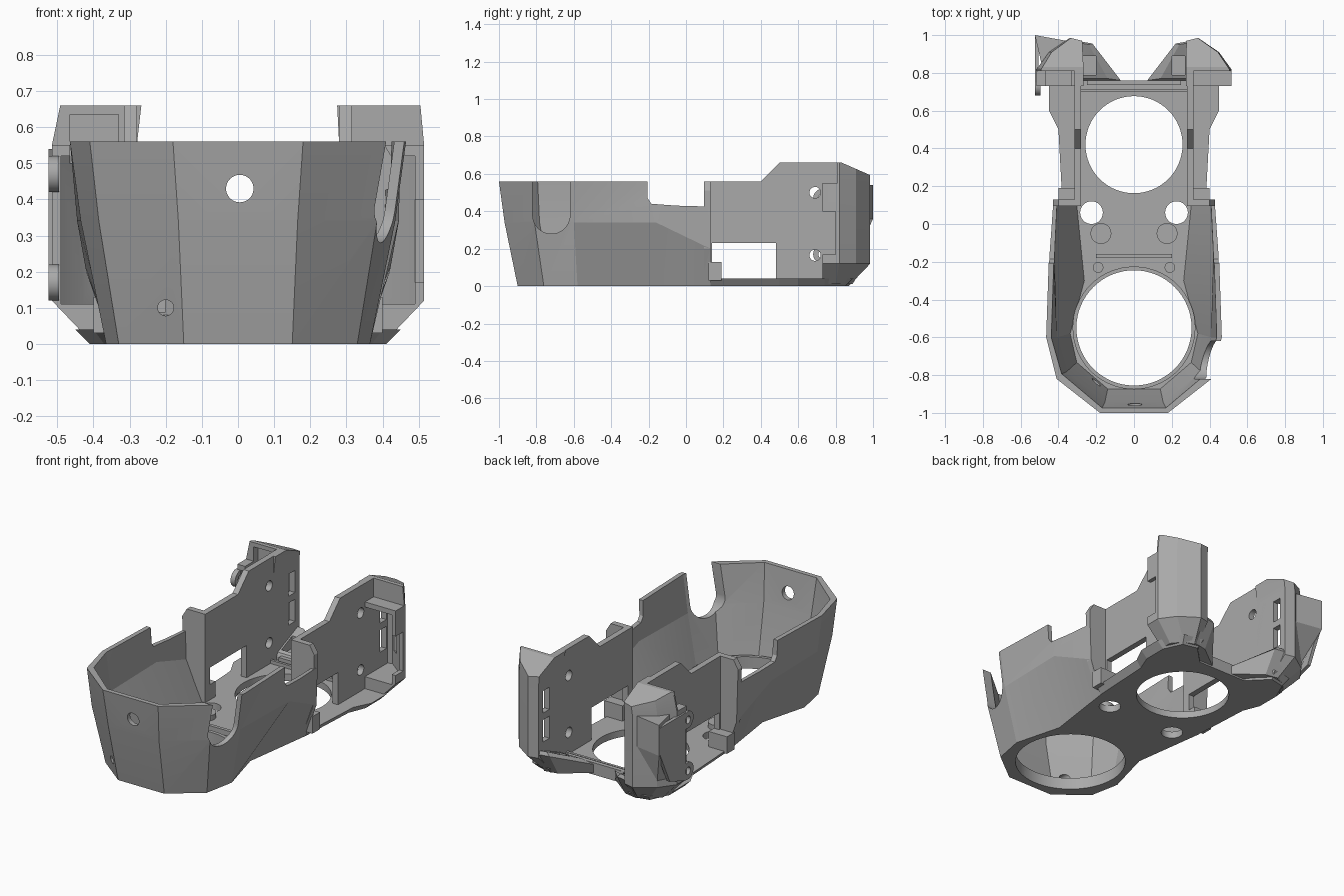
import bpy, bmesh, math
from mathutils import Matrix, Vector

cube = bpy.data.objects.get("Cube")
if cube:
    bpy.data.objects.remove(cube, do_unlink=True)

grey = bpy.data.materials.new("plain_grey")
grey.use_nodes = True
grey.diffuse_color = (0.4, 0.4, 0.4, 1)
grey.node_tree.nodes["Principled BSDF"].inputs["Base Color"].default_value = (0.4, 0.4, 0.4, 1)


def finish(name, bm):
    bmesh.ops.recalc_face_normals(bm, faces=bm.faces)
    mesh = bpy.data.meshes.new(name)
    bm.to_mesh(mesh)
    bm.free()
    mesh.materials.append(grey)
    ob = bpy.data.objects.new(name, mesh)
    bpy.context.collection.objects.link(ob)
    return ob


def loft(name, rings):
    """Closed solid through rings of equal length."""
    bm = bmesh.new()
    vs = [[bm.verts.new(p) for p in r] for r in rings]
    n = len(vs[0])
    for a, b in zip(vs, vs[1:]):
        for i in range(n):
            j = (i + 1) % n
            bm.faces.new((a[i], a[j], b[j], b[i]))
    caps = [bm.faces.new(vs[0]), bm.faces.new(vs[-1])]
    bmesh.ops.triangulate(bm, faces=caps)
    return finish(name, bm)


def slab(name, profile, x0, x1):
    """Side-view profile (y, z) extruded along x."""
    return loft(name, [[(x, y, z) for y, z in profile] for x in (x0, x1)])


def box(name, x0, x1, y0, y1, z0, z1):
    return slab(name, [(y0, z0), (y1, z0), (y1, z1), (y0, z1)], x0, x1)


def cyl(name, centre, r, depth, axis="Z", sides=40):
    bm = bmesh.new()
    bmesh.ops.create_cone(bm, cap_ends=True, segments=sides, radius1=r, radius2=r, depth=depth)
    rot = {"Z": Matrix(), "X": Matrix.Rotation(math.pi / 2, 4, "Y"),
           "Y": Matrix.Rotation(math.pi / 2, 4, "X")}[axis]
    bmesh.ops.transform(bm, matrix=Matrix.Translation(Vector(centre)) @ rot, verts=bm.verts)
    return finish(name, bm)


def cut(ob, *cutters):
    for c in cutters:
        c.hide_render = True
        mod = ob.modifiers.new("cut", "BOOLEAN")
        mod.operation, mod.solver, mod.object = "DIFFERENCE", "EXACT", c
    deps = bpy.context.evaluated_depsgraph_get()
    ob.data = bpy.data.meshes.new_from_object(ob.evaluated_get(deps))
    ob.modifiers.clear()
    for c in cutters:
        bpy.data.objects.remove(c, do_unlink=True)
    return ob


def mirrored(half, z, z_end=None):
    """Symmetric ring at height z; the last point of each half may sit at z_end."""
    pts = [(x, y, z) for x, y in half]
    if z_end is not None:
        pts[-1] = (*half[-1], z_end)
    return pts + [(-x, y, h) for x, y, h in reversed(pts)]


# Front shell: faceted flaring tub with a pinched waist
low = [(0.15, -0.90), (0.33, -0.76), (0.365, -0.58), (0.29, -0.30), (0.35, 0.13)]
mid = [(0.165, -0.97), (0.385, -0.81), (0.435, -0.60), (0.445, -0.16), (0.42, 0.13)]
top = [(0.18, -1.00), (0.41, -0.82), (0.465, -0.60), (0.45, -0.16), (0.43, 0.13)]
t = 0.027


def inner(half):
    pts = [(x - 0.4 * t if i == 0 else x - t, y + t if i < 2 else y) for i, (x, y) in enumerate(half)]
    return pts[:-1] + [(pts[-1][0], 0.3)]


shell = loft("front_shell", [mirrored(low, 0), mirrored(mid, 0.34, 0.20), mirrored(top, 0.56)])
high = [(x * 1.02, y * 1.02) for x, y in top]
cut(shell,
    loft("tub_cutter", [mirrored(inner(low), 0.04), mirrored(inner(mid), 0.34, 0.20),
                        mirrored(inner(top), 0.56), mirrored(inner(high), 0.62)]),
    slab("saddle_cutter", [(-0.21, 0.8), (-0.205, 0.47), (-0.185, 0.44), (-0.05, 0.43),
                           (0.2, 0.423), (0.2, 0.8)], -1, 1),
    cyl("fan_hole_cutter", (0, -0.55, 0), 0.305, 0.3, sides=64),
    cyl("front_hole_cutter", (0.005, -0.95, 0.43), 0.038, 0.3, "Y"),
    cyl("screw_hole_cutter", (-0.20, -0.87, 0.10), 0.022, 0.2, "Y"),
    cyl("side_slot_round_cutter", (0.45, -0.72, 0.38), 0.10, 0.3, "X"),
    box("side_slot_cutter", 0.30, 0.60, -0.82, -0.62, 0.38, 0.8),
    cyl("left_port_cutter", (0.225, 0.06, 0), 0.06, 0.3),
    cyl("right_port_cutter", (-0.225, 0.06, 0), 0.06, 0.3))

# Raised lip around the front opening
lip = cyl("front_opening_lip", (0, -0.55, 0.045), 0.325, 0.05, sides=64)
cut(lip, cyl("lip_cutter", (0, -0.55, 0), 0.305, 0.4, sides=64))

# Rear floor with its large opening
f_low = [(0.35, 0.13), (0.37, 0.50), (0.41, 0.60), (0.41, 0.74), (0.36, 0.85), (0.27, 0.87), (0.16, 0.76)]
f_high = [(0.38, 0.13), (0.40, 0.50), (0.45, 0.60), (0.45, 0.74), (0.38, 0.89), (0.26, 0.91), (0.16, 0.76)]
floor = loft("rear_floor", [mirrored(f_low, 0), mirrored(f_high, 0.04)])
cut(floor, cyl("rear_opening_cutter", (0, 0.42, 0), 0.257, 0.3, sides=64))

# Ribs and ledges on the floor
box("rear_rib", -0.28, 0.28, 0.70, 0.715, 0.03, 0.06)
box("rear_ledge", -0.25, 0.25, 0.735, 0.76, 0.03, 0.07)
box("waist_rib", -0.20, 0.20, -0.18, -0.16, 0.03, 0.07)

wall_profile = [(0.10, 0.02), (0.10, 0.56), (0.40, 0.56), (0.50, 0.66), (0.83, 0.66),
                (0.96, 0.60), (0.96, 0.12), (0.87, 0.02)]
wing_low = [(0.28, 0.73), (0.27, 0.86), (0.30, 0.88), (0.36, 0.86), (0.41, 0.80), (0.41, 0.73)]
wing_full = [(0.28, 0.73), (0.28, 0.97), (0.34, 0.985), (0.45, 0.91), (0.515, 0.82), (0.515, 0.73)]
cavity = [(0.315, 0.60), (0.315, 0.94), (0.34, 0.95), (0.43, 0.88), (0.49, 0.81), (0.49, 0.60)]

for s, side in ((1, "left"), (-1, "right")):
    def ring(pts, z):
        return [(s * x, y, z) for x, y in pts]

    def corner_slots():
        return [box("slot_cutter", s * 0.2, s * 0.4, 0.87, 0.93, a, b)
                for a, b in ((0.2, 0.33), (0.37, 0.5))]

    # Thin side wall with window and screw holes
    wall = slab(side + "_side_wall", wall_profile, s * 0.28, s * 0.315)
    cut(wall, box("window_cutter", s * 0.4, s * 0.2, 0.14, 0.48, 0.04, 0.23), *corner_slots(),
        *[cyl("hole_cutter", (s * 0.3, 0.69, z), 0.03, 0.2, "X") for z in (0.50, 0.165)])

    # Hollow rear wing, open toward the front, with a set-back panel and a roof sloping to the rear
    shrink = 0.98 if s > 0 else 0.955
    crown = [(s * x * shrink, y, 0.66) for x, y in wing_full]
    wing = loft(side + "_rear_wing", [ring(wing_low, 0.01), ring(wing_full, 0.12),
                                      ring(wing_full, 0.55), crown])
    cut(wing, slab("roof_cutter", [(0.83, 0.661), (1.13, 0.53), (1.13, 0.9), (0.83, 0.9)], -1, 1),
        loft("cavity_cutter", [ring(cavity, 0.11), ring(cavity, 0.52)]),
        box("step_cutter", s * 0.316, s * 0.6, 0.6, 0.81, 0.55, 0.8), *corner_slots())
    if s > 0:
        cut(wing, box("notch_cutter", 0.42, 0.6, 0.6, 0.80, 0.17, 0.40))
    else:
        cut(wing, box("pocket_cutter", -0.465, -0.33, 0.6, 0.85, 0.5, 0.635))

    # Bulkhead joining the shell to the side wall, with a small foot
    loft(side + "_bulkhead", [
        [(s * x, y, z) for x, y in ((0.28, 0.095), (w, 0.095), (w, 0.13), (0.28, 0.13))]
        for w, z in ((0.35, 0.02), (0.42, 0.20), (0.43, 0.51), (0.40, 0.56))])
    box(side + "_bulkhead_foot", s * 0.28, s * 0.40, 0.12, 0.19, 0.03, 0.13)

    # Sloped brace running from the floor to the wing
    brace = [(0.07, 0.76), (0.22, 0.955), (0.30, 0.97), (0.30, 0.76)]
    brace_top = [(0.14, 0.77), (0.24, 0.95), (0.30, 0.96), (0.30, 0.77)]
    body = loft(side + "_brace", [
        [(s * x, y - 0.08 * (y > 0.9), 0.01) for x, y in brace],
        [(s * x, y, 0.06 + 0.08 * (y > 0.9)) for x, y in brace],
        [(s * x, y, 0.08 + 0.08 * (y > 0.9)) for x, y in brace_top]])
    cut(body, box("brace_recess_cutter", s * 0.20, s * 0.27, 0.79, 0.89, 0.06, 0.3))

    # Round bosses on the floor
    cyl(side + "_boss", (s * 0.175, -0.05, 0.045), 0.055, 0.05)
    cyl(side + "_small_boss", (s * 0.19, -0.23, 0.04), 0.028, 0.04)

# Mounting plate with two ears on the right wing
slab("ear_plate", [(0.75, 0.12), (0.90, 0.17), (0.99, 0.36), (0.99, 0.52), (0.75, 0.52)], -0.525, -0.505)
loft("plate_bridge", [[(x, y, z) for x, y in ((-0.49, 0.85), corner, (-0.36, 0.97), (-0.36, 0.93))]
                      for corner, z in (((-0.45, 0.91), 0.16), ((-0.525, 1.0), 0.36), ((-0.525, 1.0), 0.54))])
for label, z in (("upper", 0.47), ("lower", 0.17)):
    ear = cyl(label + "_ear", (-0.51, 0.73, z), 0.05, 0.03, "X")
    cut(ear, cyl("ear_hole_cutter", (-0.51, 0.73, z), 0.022, 0.2, "X"))

# Keep facets crisp and round holes smooth
bpy.ops.object.select_all(action="DESELECT")
for ob in bpy.context.collection.objects:
    if ob.type == "MESH" and grey.name in ob.data.materials:
        ob.select_set(True)
        bpy.context.view_layer.objects.active = ob
bpy.ops.object.shade_smooth_by_angle(angle=math.radians(12))
